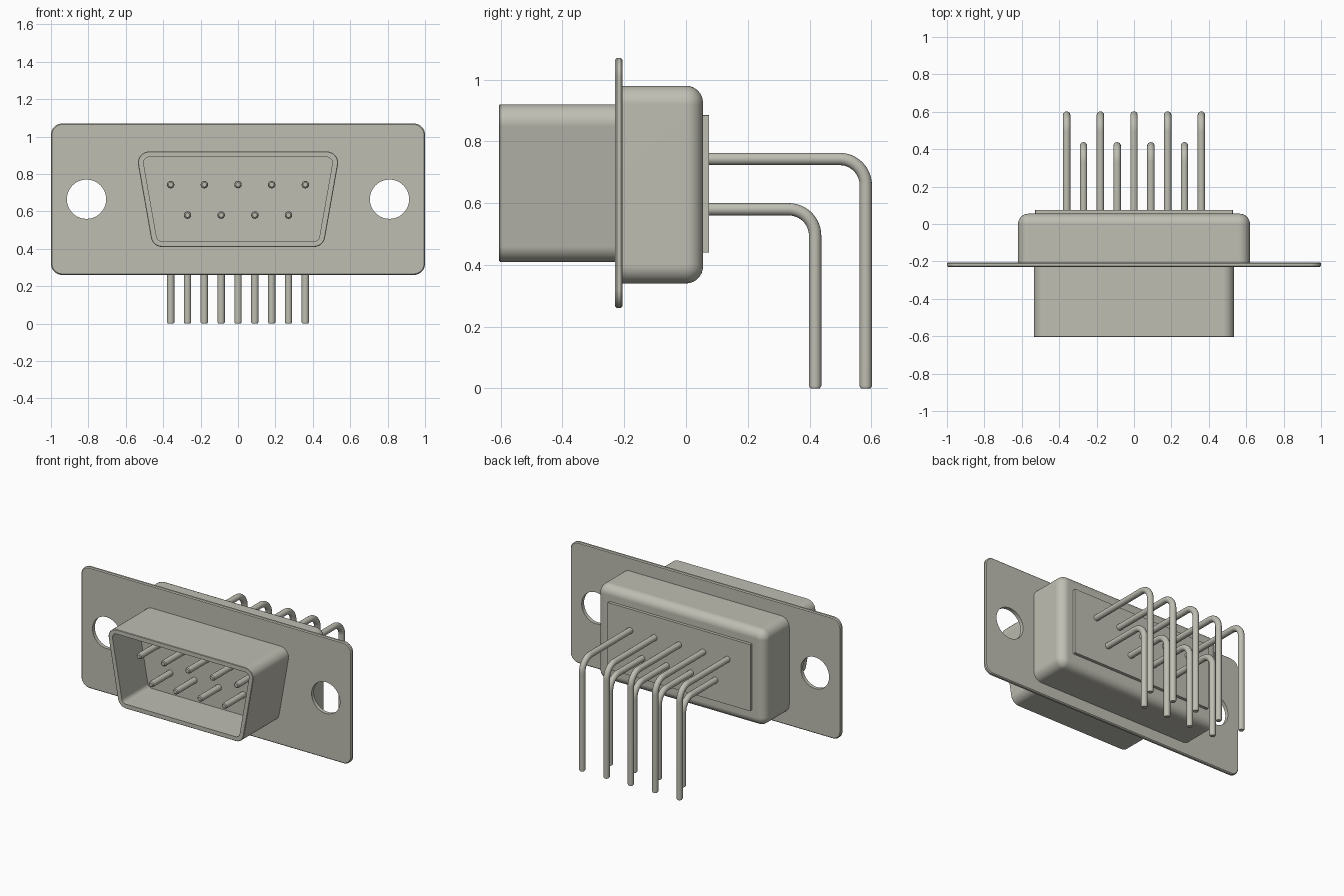
import bpy
import bmesh
from math import sin, cos, pi, radians
from mathutils import Vector

old = bpy.data.objects.get("Cube")
if old:
    bpy.data.objects.remove(old, do_unlink=True)

# One warm grey metal
metal = bpy.data.materials.new("warm_grey_metal")
metal.use_nodes = True
COLOUR = (0.52, 0.515, 0.45, 1)
metal.diffuse_color = COLOUR
metal.node_tree.nodes["Principled BSDF"].inputs["Base Color"].default_value = COLOUR


def outline(top_x, bottom_x, low_z, high_z, r, tilt=0, steps=8):
    """Rounded outline around four corner centres, as (x, z) points."""
    t = radians(tilt)
    right = []
    for cx, cz, a, b in ((bottom_x, low_z, -pi / 2, -t), (top_x, high_z, -t, pi / 2)):
        for i in range(steps + 1):
            ang = a + (b - a) * i / steps
            right.append((cx + r * cos(ang), cz + r * sin(ang)))
    return right + [(-x, z) for x, z in reversed(right)]


def skin(name, rings):
    """Join equal rings of points with quads and cap both ends."""
    bm = bmesh.new()
    loops = [[bm.verts.new(p) for p in ring] for ring in rings]
    n = len(loops[0])
    for a, b in zip(loops, loops[1:]):
        for i in range(n):
            j = (i + 1) % n
            bm.faces.new((a[i], a[j], b[j], b[i]))
    bm.faces.new(loops[0])
    bm.faces.new(loops[-1])
    bmesh.ops.recalc_face_normals(bm, faces=bm.faces[:])
    mesh = bpy.data.meshes.new(name)
    bm.to_mesh(mesh)
    bm.free()
    mesh.materials.append(metal)
    obj = bpy.data.objects.new(name, mesh)
    bpy.context.collection.objects.link(obj)
    return obj


def loft(name, sections, **shape):
    """Skin one outline through (y, corner radius) sections."""
    return skin(name, [[(x, y, z) for x, z in outline(r=r, **shape)]
                       for y, r in sections])


def tube(name, path, radii, sides=16):
    """Round bar along a path lying in a plane of constant x."""
    rings = []
    for i, p in enumerate(path):
        d = (path[min(i + 1, len(path) - 1)] - path[max(i - 1, 0)]).normalized()
        across = Vector((1, 0, 0))
        up = across.cross(d)
        rings.append([p + radii[i] * (across * cos(2 * pi * k / sides)
                                      + up * sin(2 * pi * k / sides))
                      for k in range(sides)])
    return skin(name, rings)


parts = []

# Mounting flange with softened rim
flange = loft("flange", [(-0.23, 0.054), (-0.224, 0.06), (-0.211, 0.06), (-0.205, 0.054)],
              top_x=0.94, bottom_x=0.94, low_z=0.32, high_z=1.01)
parts.append(flange)

# Screw holes
for side in (-1, 1):
    bpy.ops.mesh.primitive_cylinder_add(vertices=48, radius=0.105, depth=0.3,
                                        location=(side * 0.81, -0.22, 0.665),
                                        rotation=(pi / 2, 0, 0))
    cutter = bpy.context.object
    cutter.name = "hole_cutter"
    cutter.hide_render = True
    cutter.data.materials.append(metal)
    mod = flange.modifiers.new("hole", 'BOOLEAN')
    mod.operation = 'DIFFERENCE'
    mod.solver = 'EXACT'
    mod.object = cutter
    bpy.context.view_layer.objects.active = flange
    bpy.ops.object.modifier_apply(modifier=mod.name)
    bpy.data.objects.remove(cutter, do_unlink=True)

# Hollow front shield with a recessed floor
parts.append(loft("front_shield",
                  [(-0.215, 0.06), (-0.602, 0.06), (-0.605, 0.057),
                   (-0.605, 0.03), (-0.33, 0.03)],
                  top_x=0.475, bottom_x=0.406, low_z=0.47, high_z=0.86, tilt=10))

# Rear shell with filleted back edge
fillet = [(0.055 * sin(a), 0.005 + 0.055 * cos(a))
          for a in (pi / 2 * i / 8 for i in range(9))]
parts.append(loft("rear_shell", [(-0.215, 0.06)] + fillet,
                  top_x=0.56, bottom_x=0.56, low_z=0.40, high_z=0.92))

# Raised rear plate
parts.append(loft("rear_plate", [(0.04, 0.003), (0.075, 0.003)],
                  top_x=0.525, bottom_x=0.525, low_z=0.443, high_z=0.882, steps=2))

# Contact pins: straight in front, bent down behind
PIN = 0.02
BEND = 0.085
for row, count, z, leg_y in (("upper", 5, 0.743, 0.582), ("lower", 4, 0.58, 0.418)):
    for i in range(count):
        x = 0.18 * (i - (count - 1) / 2)
        path = [Vector((x, y, z)) for y in (-0.535, -0.53, -0.522)]
        for k in range(13):
            a = pi / 2 * k / 12
            path.append(Vector((x, leg_y - BEND + BEND * sin(a), z - BEND + BEND * cos(a))))
        path += [Vector((x, leg_y, h)) for h in (0.008, 0)]
        radii = [0.012, 0.018] + [PIN] * (len(path) - 3) + [0.015]
        parts.append(tube(f"{row}_pin_{i + 1}", path, radii))

# Smooth shading with crisp edges
bpy.ops.object.select_all(action='DESELECT')
for obj in parts:
    obj.select_set(True)
bpy.context.view_layer.objects.active = flange
bpy.ops.object.shade_smooth_by_angle(angle=radians(35))
for obj in parts:
    weighted = obj.modifiers.new("weighted_normals", 'WEIGHTED_NORMAL')
    weighted.keep_sharp = True
